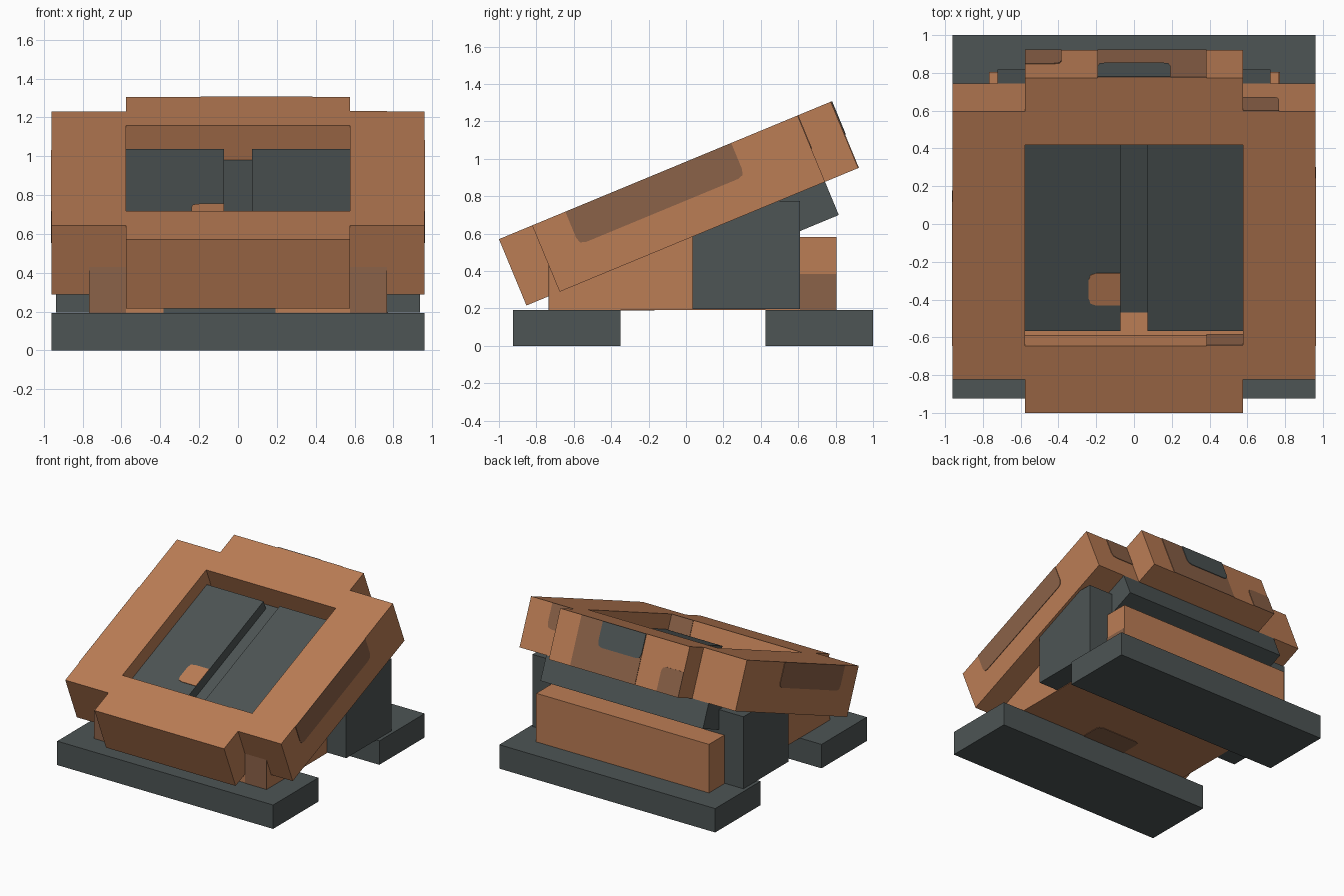
import bpy, bmesh, math
from mathutils import Matrix, Vector

if "Cube" in bpy.data.objects:
    bpy.data.objects.remove(bpy.data.objects["Cube"])

U = 0.192  # modelling unit: every main part is a whole number of these
THICK = 0.004
TILT = Matrix.Translation((0, -1, 0.57)) @ Matrix.Rotation(math.radians(22.5), 4, 'X')


def material(name, rgb):
    m = bpy.data.materials.new(name)
    m.use_nodes = True
    m.diffuse_color = (*rgb, 1)
    bsdf = m.node_tree.nodes["Principled BSDF"]
    bsdf.inputs["Base Color"].default_value = (*rgb, 1)
    bsdf.inputs["Roughness"].default_value = 0.8
    return m


COPPER = material("copper", (0.50, 0.205, 0.091))
SLATE = material("slate", (0.074, 0.089, 0.089))
BROWN = material("dull brown", (0.26, 0.122, 0.065))


def finish(name, bm, mat, tilted):
    bmesh.ops.recalc_face_normals(bm, faces=bm.faces)
    me = bpy.data.meshes.new(name)
    bm.to_mesh(me)
    bm.free()
    me.materials.append(mat)
    ob = bpy.data.objects.new(name, me)
    if tilted:
        ob.matrix_world = TILT
    bpy.context.collection.objects.link(ob)
    return ob


def box(name, lo, hi, mat, tilted=False):
    lo, hi = Vector(lo), Vector(hi)
    bm = bmesh.new()
    bmesh.ops.create_cube(bm, size=1)
    for v in bm.verts:
        v.co = (lo + hi) / 2 + v.co * (hi - lo)
    return finish(name, bm, mat, tilted)


def plate(name, origin, u, v, mat, tilted=False, rounded=()):
    """Thin painted plate spanned by u and v, with chosen corners rounded."""
    o, u, v = Vector(origin), Vector(u), Vector(v)
    normal = u.cross(v).normalized() * THICK
    corners = [o, o + u, o + u + v, o + v]
    pts = []
    for i, c in enumerate(corners):
        if i in rounded:
            a = c + (corners[i - 1] - c).normalized() * 0.04
            b = c + (corners[(i + 1) % 4] - c).normalized() * 0.04
            pts += [a, (a + b + 2 * c) / 4, b]
        else:
            pts.append(c)
    bm = bmesh.new()
    face = bm.faces.new([bm.verts.new(p) for p in pts])
    ext = bmesh.ops.extrude_face_region(bm, geom=[face])["geom"]
    bmesh.ops.translate(bm, vec=normal, verts=[g for g in ext if isinstance(g, bmesh.types.BMVert)])
    return finish(name, bm, mat, tilted)


# Tilted frame: notched corners and a square opening
bm = bmesh.new()
xs = [-5, -3, 3, 5]
ys = [0, 1, 2, 8, 9, 10]
for i in range(3):
    for j in range(5):
        notch = i != 1 and j in (0, 4)
        opening = i == 1 and j == 2
        if not (notch or opening):
            quad = [(i, j), (i + 1, j), (i + 1, j + 1), (i, j + 1)]
            bm.faces.new([bm.verts.new((xs[a] * U, ys[b] * U, 0)) for a, b in quad])
bmesh.ops.remove_doubles(bm, verts=bm.verts, dist=0.001)
ext = bmesh.ops.extrude_face_region(bm, geom=bm.faces[:])["geom"]
bmesh.ops.translate(bm, vec=(0, 0, -2 * U), verts=[g for g in ext if isinstance(g, bmesh.types.BMVert)])
finish("tilted_frame", bm, COPPER, True)

# Recessed floor, the two panels on it, and the slab under the frame
box("recessed_floor", (-3 * U, 2 * U, -2 * U), (3 * U, 8 * U, -U), SLATE, True)
for side, x0, x1 in (("right", -0.576, -0.072), ("left", 0.072, 0.576)):
    box(side + "_panel", (x0, 2.2 * U, -U), (x1, 7.8 * U, -0.6 * U), SLATE, True)
box("under_slab", (-0.722, 3 * U, -3 * U), (0.722, 9 * U, -2 * U), SLATE, True)

# Upright body and feet
box("copper_body", (-4 * U, -0.73, U), (4 * U, 0.805, 0.582), COPPER)
box("rear_support", (-0.938, 0.035, U + 0.004), (0.938, 0.61, 0.775), SLATE)
box("front_foot", (-5 * U, -0.925, 0), (5 * U, -0.35, U), SLATE)
box("rear_foot", (-5 * U, 0.424, 0), (5 * U, 1, U), SLATE)

# Painted patches on the frame
plate("left_side_patch", (5 * U, 2 * U, -U), (0, 5 * U, 0), (0, 0, U), BROWN, True, (0, 1))
plate("right_side_patch", (-5 * U, 6.3 * U, -U), (0, -4.3 * U, 0), (0, 0, U), BROWN, True, (0, 1))
plate("back_band", (2 * U, 10 * U, -2 * U), (-3 * U, 0, 0), (0, 0, 2 * U), BROWN, True)
plate("back_slate_patch", (U, 10 * U + THICK, -U), (-2 * U, 0, 0), (0, 0, U), SLATE, True, (0, 1))
plate("back_low_patch", (-2 * U, 10 * U, -2 * U), (-U, 0, 0), (0, 0, U), BROWN, True, (3,))
plate("back_corner_patch", (4 * U, 9 * U, -U), (-U, 0, 0), (0, 0, U), BROWN, True, (0,))
plate("opening_patch", (3 * U, 2 * U, -0.16), (-U, 0, 0), (0, 0, 0.16), BROWN, True)
plate("panel_patch", (-0.24, 0.569, -0.6 * U), (0.168, 0, 0), (0, 0.184, 0), COPPER, True, (0, 3))

# Painted patches on the body
for side, x in (("right", -4 * U), ("left", 3 * U)):
    plate(side + "_front_patch", (x, -0.73, U), (U, 0, 0), (0, 0, 0.24), BROWN)
plate("front_slate_patch", (-2 * U, -0.73, U), (3 * U, 0, 0), (0, 0, 0.1), SLATE)
plate("body_side_patch", (4 * U, 0.61, U), (0, 0.195, 0), (0, 0, U), BROWN)
plate("body_bottom_patch", (-U, -0.36, U), (0, U, 0), (2 * U, 0, 0), BROWN, False, (1, 2))
